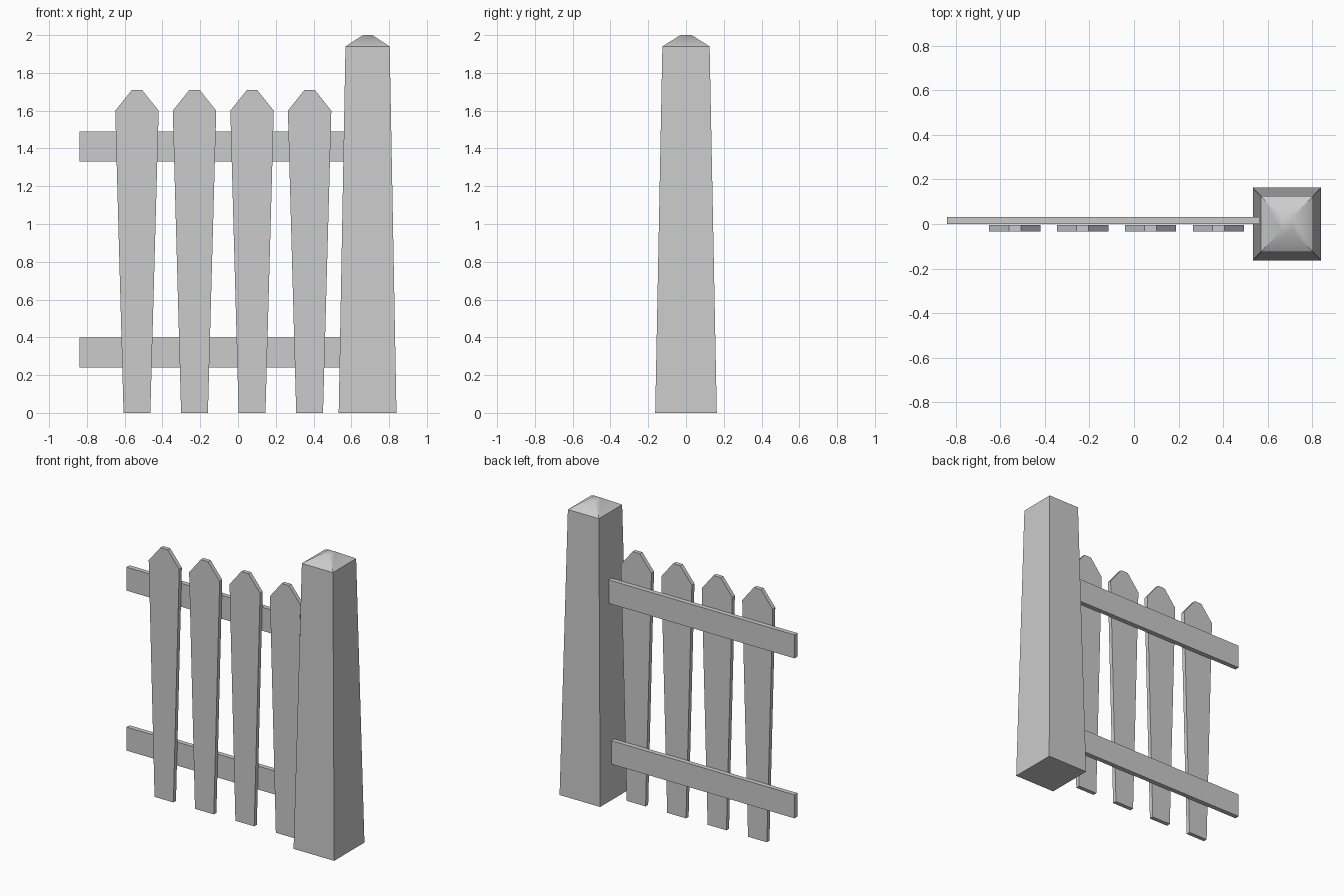
import bpy, bmesh
from math import radians

if "Cube" in bpy.data.objects:
    bpy.data.objects.remove(bpy.data.objects["Cube"])


def make_object(name, bm):
    bmesh.ops.recalc_face_normals(bm, faces=bm.faces)
    mesh = bpy.data.meshes.new(name)
    bm.to_mesh(mesh)
    bm.free()
    obj = bpy.data.objects.new(name, mesh)
    bpy.context.collection.objects.link(obj)
    return obj


def box(name, lo, hi):
    bm = bmesh.new()
    bmesh.ops.create_cube(bm, size=1)
    for v in bm.verts:
        v.co = [(a + b) / 2 + c * (b - a) for a, b, c in zip(lo, hi, v.co)]
    return make_object(name, bm)


def picket(name, x, half_profile, y_front, y_back):
    # Mirrored outline, extruded front to back
    outline = half_profile + [(-w, z) for w, z in reversed(half_profile)]
    bm = bmesh.new()
    face = bm.faces.new([bm.verts.new((x + w, y_front, z)) for w, z in outline])
    ext = bmesh.ops.extrude_face_region(bm, geom=[face], use_keep_orig=True)
    verts = [g for g in ext["geom"] if isinstance(g, bmesh.types.BMVert)]
    bmesh.ops.translate(bm, verts=verts, vec=(0, y_back - y_front, 0))
    return make_object(name, bm)


def post(name, x, sections):
    # Stacked rectangles (half width, half depth, height) joined and capped
    bm = bmesh.new()
    rings = [[bm.verts.new((x + sx * w, sy * d, z))
              for sx, sy in ((-1, -1), (1, -1), (1, 1), (-1, 1))]
             for w, d, z in sections]
    for a, b in zip(rings, rings[1:]):
        for i in range(4):
            j = (i + 1) % 4
            bm.faces.new((a[i], a[j], b[j], b[i]))
    bm.faces.new(rings[0][::-1])
    bm.faces.new(rings[-1])
    return make_object(name, bm)


# Tapered gate post with hipped cap
gate_post = post("post", 0.686, [(0.153, 0.163, 0), (0.117, 0.125, 1.94), (0.025, 0.03, 2.0)])
bpy.context.view_layer.objects.active = gate_post
gate_post.select_set(True)
bpy.ops.object.shade_smooth_by_angle(angle=radians(40))

# Horizontal rails running into the post
for name, z0, z1 in (("lower_rail", 0.24, 0.40), ("upper_rail", 1.33, 1.49)):
    box(name, (-0.84, 0.0, z0), (0.56, 0.032, z1))

# Pointed pickets in front of the rails
for i in range(4):
    picket(f"picket_{i + 1}", -0.535 + 0.3047 * i,
           [(0.071, 0), (0.115, 1.60), (0.027, 1.71)], -0.033, -0.005)
